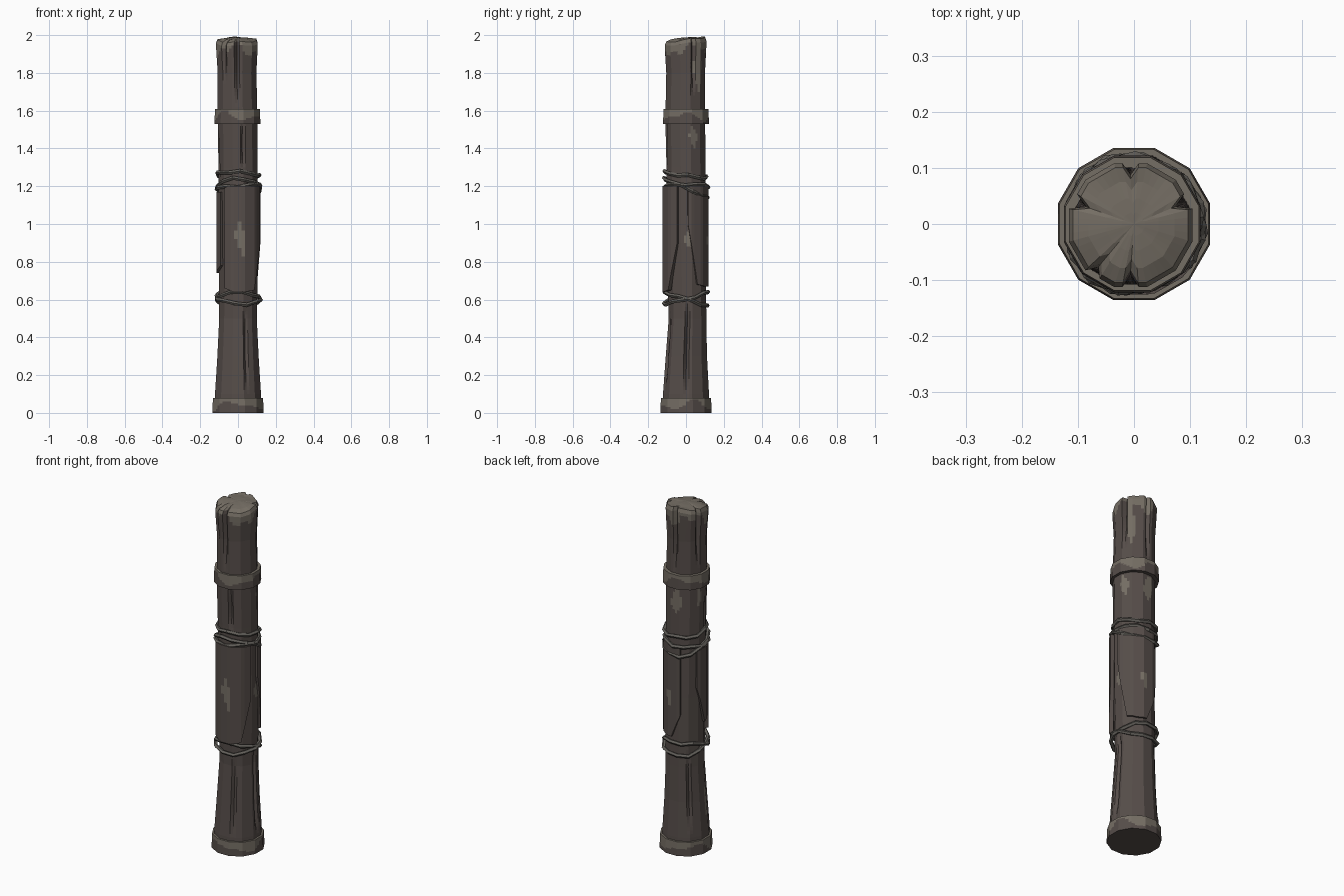
import bpy, bmesh, math
from math import sin, cos, pi, radians, degrees

if "Cube" in bpy.data.objects:
    bpy.data.objects.remove(bpy.data.objects["Cube"])


def material(name, rgb):
    m = bpy.data.materials.new(name)
    m.diffuse_color = (*rgb, 1)
    m.use_nodes = True
    m.node_tree.nodes["Principled BSDF"].inputs["Base Color"].default_value = m.diffuse_color
    return m


DARK = material("dark weathered wood", (0.092, 0.074, 0.067))
LIGHT = material("pale worn wood", (0.178, 0.156, 0.128))
ROPE = material("grey rope", (0.125, 0.117, 0.104))
SUB = 4                       # columns per flat side
COLS = 12 * SUB


def facet(deg):
    """Radius factor that turns a circle into a 12-sided polygon."""
    d = deg % 30
    d = d - 30 if d > 15 else d
    return cos(radians(15)) / cos(radians(d))


def finish(name, bm, mats):
    bmesh.ops.recalc_face_normals(bm, faces=bm.faces)
    me = bpy.data.meshes.new(name)
    bm.to_mesh(me)
    bm.free()
    for m in mats:
        me.materials.append(m)
    ob = bpy.data.objects.new(name, me)
    bpy.context.collection.objects.link(ob)
    return ob


def loft(name, rings, rule, closed=False):
    """Skin rings of points; cap both ends unless closed into a torus."""
    bm = bmesh.new()
    vs = [[bm.verts.new(p) for p in r] for r in rings]
    n = len(vs[0])
    pairs = list(zip(vs, vs[1:])) + ([(vs[-1], vs[0])] if closed else [])
    for a, b in pairs:
        for i in range(n):
            j = (i + 1) % n
            bm.faces.new((a[i], a[j], b[j], b[i]))
    if not closed:
        bm.faces.new(vs[0])
        bm.faces.new(vs[-1])
    for f in bm.faces:
        c = f.calc_center_median()
        f.material_index = int(rule(c, degrees(math.atan2(c.y, c.x))))
    return finish(name, bm, [DARK, LIGHT])


# --- post: centre drift and radius by height
PROFILE = [(0.0, .128, .0, .0), (.1, .126, .0, .0), (.3, .113, .0, .002), (.5, .103, .0, .008),
           (.9, .107, .004, .002), (1.3, .107, .0, .0), (1.55, .109, -.002, -.004),
           (1.8, .106, -.005, -.002), (1.92, .113, -.006, -.002), (1.955, .114, -.006, -.002),
           (1.975, .106, -.006, -.002)]
# vertical splits: angle, bottom, top, depth
CRACKS = [(-90, 1.62, 2.3, .022), (-75, 1.28, 1.56, .02), (0, .08, .62, .02), (22.5, 1.68, 2.3, .025),
          (90, 1.6, 2.3, .02), (157.5, 1.65, 2.3, .025), (-67.5, .1, .55, .012),
          (-127.5, 1.75, 2.3, .018), (135, .12, .6, .015), (-165, 1.2, 1.5, .014)]


def post_at(z):
    for a, b in zip(PROFILE, PROFILE[1:]):
        if z <= b[0] + 1e-6:
            t = (z - a[0]) / (b[0] - a[0])
            return [a[k] + (b[k] - a[k]) * t for k in (1, 2, 3)]
    return PROFILE[-1][1:]


def rim(deg):
    t = radians(deg)
    return .013 * sin(t) + .004 * sin(4 * t + 1)


def post_point(deg, z):
    r, cx, cy = post_at(z)
    r *= facet(deg)
    for a, z0, z1, d in CRACKS:
        if abs((deg - a + 180) % 360 - 180) < 1 and z0 < z < z1:
            r -= d * sin(pi * (z - z0) / (z1 - z0))
    t = radians(deg)
    return (cx + r * cos(t), cy + r * sin(t), z + rim(deg) * max(0, (z - 1.8) / .175))


# worn patches: angle, height, half angle, half height, lean
PATCHES = [(22, 1.46, 14, .07, -60), (-85, .93, 12, .09, -80), (5, .92, 12, .05, -80),
           (40, 1.82, 18, .14, -30), (95, 1.45, 22, .08, 40), (75, .9, 12, .06, -60),
           (165, 1.47, 9, .06, 0), (190, .28, 7, .08, 0)]


def worn(c, deg):
    t = radians(deg)
    if c.z > 1.92 + .025 * sin(3 * t + .6) + .02 * sin(7 * t):
        return True
    for a, z, da, dz, lean in PATCHES:
        x = ((deg - a - lean * (c.z - z) + 180) % 360 - 180) / da
        if abs(x) + abs((c.z - z) / dz) < 1:
            return True
    return False


angles = [15 + 360 * i / COLS for i in range(COLS)]
levels = sorted({round(.02 * i, 3) for i in range(98)} | {p[0] for p in PROFILE})
rings = [[post_point(a, z) for a in angles] for z in levels]
# lumpy broken top
top = rings[-1]
for s in (.75, .45, .2, .01):
    rings.append([(x * s, y * s, 1.988 + (z - 1.975) * s * .5 - .012 * s * s + .0) for x, y, z in top])
loft("post", rings, worn)


# --- collars
def collar(name, z0, z1, r, inner, cx, cy, phase):
    prof = [(z0, inner)] + [(z0 + (z1 - z0) * i / 8, r - .003 * i / 8) for i in range(9)] + [(z1, inner)]
    rs = [[(cx + q * facet(a) * cos(radians(a)), cy + q * facet(a) * sin(radians(a)), z) for a in angles]
          for z, q in prof]

    def rule(c, deg):
        t = radians(deg)
        h = (c.z - z0) / (z1 - z0)
        return h > .5 + .25 * sin(3 * t + phase) + .15 * sin(5 * t)
    loft(name, rs, rule, closed=True)


collar("base_collar", 0, .08, .1405, .1, 0, 0, .5)
collar("upper_collar", 1.53, 1.61, .126, .09, -.003, 0, 2.0)


# --- bark slabs wrapped round the middle
def slab(name, a0, a1, r, z_top, bottoms, colour_at=None):
    n = 12
    rs = []
    for i in range(n + 1):
        u = i / n
        a = a0 + (a1 - a0) * u
        k = u * (len(bottoms) - 1)
        j = min(int(k), len(bottoms) - 2)
        zb = bottoms[j] + (bottoms[j + 1] - bottoms[j]) * (k - j)
        t = radians(a)
        col = []
        for m in range(13):
            z = zb + (z_top - zb) * m / 12
            q = r * facet(a)
            col.append((q * cos(t), q * sin(t), z))
        col += [((r - .025) * cos(t), (r - .025) * sin(t), z) for z in (z_top, zb)]
        rs.append(col)
    loft(name, rs, worn)


slab("front_slab", -125, -22, .130, 1.2, [.66, .64, .64, .65, .9])
slab("right_back_slab", 5, 110, .122, 1.2, [1.0, .68, .67, .67, .8])
slab("left_slab", 155, 215, .117, 1.17, [.95, .74, .78])


# --- rope lashings: height, front-back slope, left-right slope, radius
def rope(name, z0, sy, sx, r, phase):
    n, sides, thick = 12, 5, .011
    bm = bmesh.new()
    rs = []
    for i in range(n):
        t = 2 * pi * i / n + phase
        q = r + .004 * sin(3 * t + phase * 5)
        z = z0 + sy * sin(t) + sx * cos(t) + .006 * sin(4 * t + phase * 9)
        rs.append([bm.verts.new(((q + thick * cos(w)) * cos(t), (q + thick * cos(w)) * sin(t), z + thick * sin(w)))
                   for w in [2 * pi * k / sides for k in range(sides)]])
    for i in range(n):
        a, b = rs[i], rs[(i + 1) % n]
        for k in range(sides):
            m = (k + 1) % sides
            bm.faces.new((a[k], b[k], b[m], a[m]))
    finish(name, bm, [ROPE])


ROPES = [(1.26, -.015, -.005, .112, .1), (1.19, -.05, .0, .117, .3), (1.2, .0, .01, .116, .5),
         (.602, -.037, .0, .117, .2), (.61, .032, -.008, .118, .4)]
for i, args in enumerate(ROPES):
    rope(f"rope_{i + 1}", *args)
